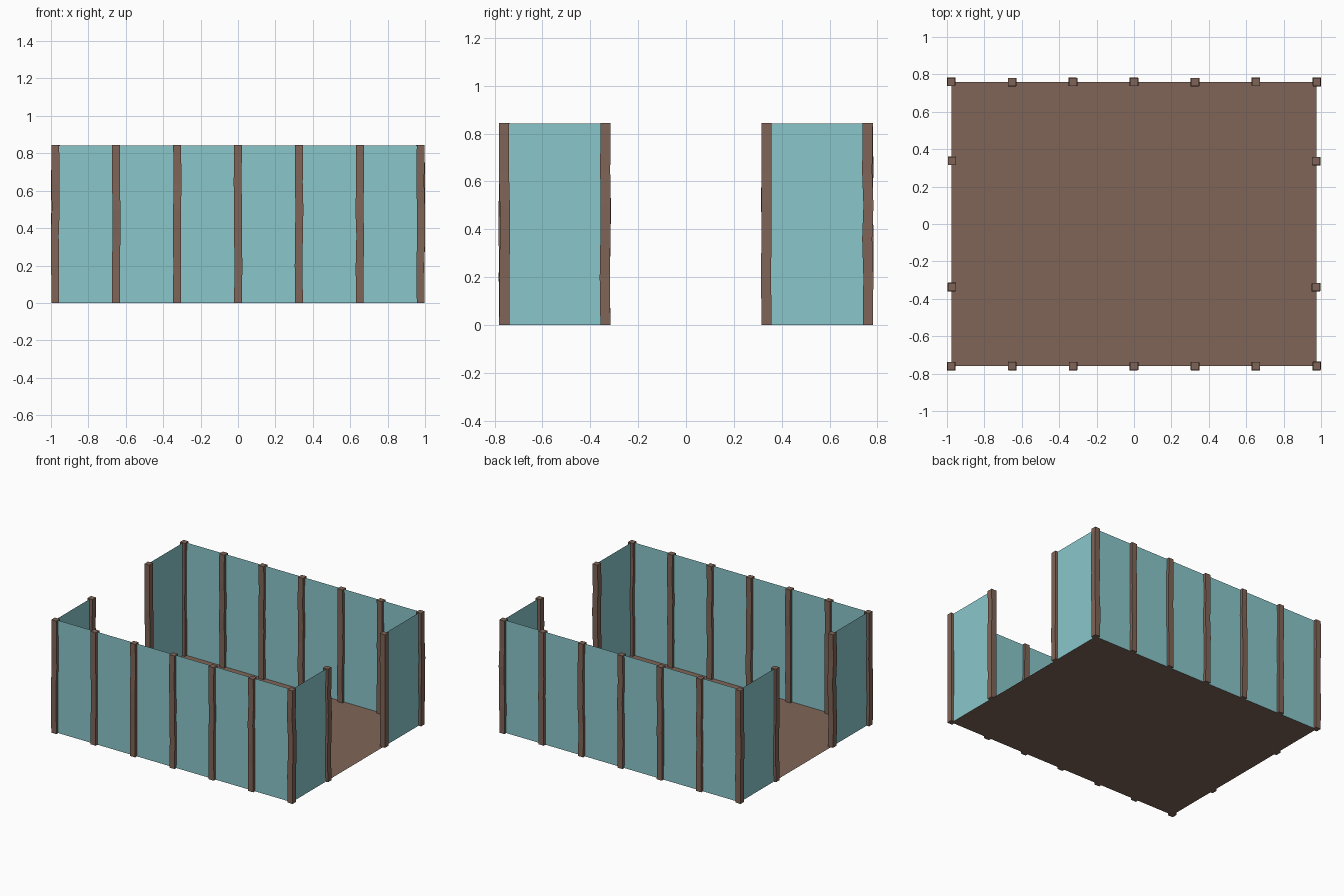
import bpy, bmesh, random

if "Cube" in bpy.data.objects:
    bpy.data.objects.remove(bpy.data.objects["Cube"])

random.seed(4)
HEIGHT, WIDTH = 0.845, 0.042
X, Y, GATE = 0.977, 0.76, 0.337


def material(name, color):
    m = bpy.data.materials.new(name)
    m.diffuse_color = (*color, 1)
    m.use_nodes = True
    m.node_tree.nodes["Principled BSDF"].inputs["Base Color"].default_value = m.diffuse_color
    return m


wood = material("brown_wood", (0.216, 0.130, 0.098))
teal = material("teal_panel", (0.254, 0.571, 0.597))


def make_object(name, bm, mat):
    mesh = bpy.data.meshes.new(name)
    bm.to_mesh(mesh)
    bm.free()
    mesh.materials.append(mat)
    bpy.context.collection.objects.link(bpy.data.objects.new(name, mesh))


def quad(name, corners, mat):
    bm = bmesh.new()
    bm.faces.new([bm.verts.new(c) for c in corners])
    make_object(name, bm, mat)


def post(name, x, y):
    # square timber made of slightly uneven stacked rings
    bm = bmesh.new()
    h, rings = WIDTH / 2, []
    for z in (0, 0.2, 0.36, 0.5, 0.64, HEIGHT):
        j = 0 if z in (0, HEIGHT) else 0.003
        dx, dy = random.uniform(-j, j), random.uniform(-j, j)
        rings.append([bm.verts.new((x + dx + sx * h, y + dy + sy * h, z))
                      for sx, sy in ((-1, -1), (1, -1), (1, 1), (-1, 1))])
    for a, b in zip(rings, rings[1:]):
        for i in range(4):
            k = (i + 1) % 4
            bm.faces.new((a[i], a[k], b[k], b[i]))
    bm.faces.new(rings[0][::-1])
    bm.faces.new(rings[-1])
    make_object(name, bm, wood)


def panel(name, a, b):
    # thin upright sheet between two plan points
    quad(name, [(*a, 0), (*b, 0), (*b, HEIGHT - 0.002), (*a, HEIGHT - 0.002)], teal)


# floor
quad("floor", [(-X, -Y, 0), (X, -Y, 0), (X, Y, 0), (-X, Y, 0)], wood)

# long walls: seven posts with a panel in every bay
for side, s in (("front", -1), ("back", 1)):
    xs = [-X + i * X / 3 for i in range(7)]
    for i, x in enumerate(xs):
        post(f"{side}_post_{i + 1}", x, s * Y)
    for i in range(6):
        ends = [(xs[i], s * Y), (xs[i + 1], s * Y)]
        panel(f"{side}_panel_{i + 1}", *(ends if s < 0 else ends[::-1]))

# short walls: open centre with a panel and post at each side
for side, s in (("left", -1), ("right", 1)):
    for end, t in (("front", -1), ("back", 1)):
        post(f"{side}_{end}_gate_post", s * 0.974, t * GATE)
        ends = [(s * X, t * Y), (s * X, t * GATE)]
        panel(f"{side}_{end}_panel", *(ends if s * t < 0 else ends[::-1]))
